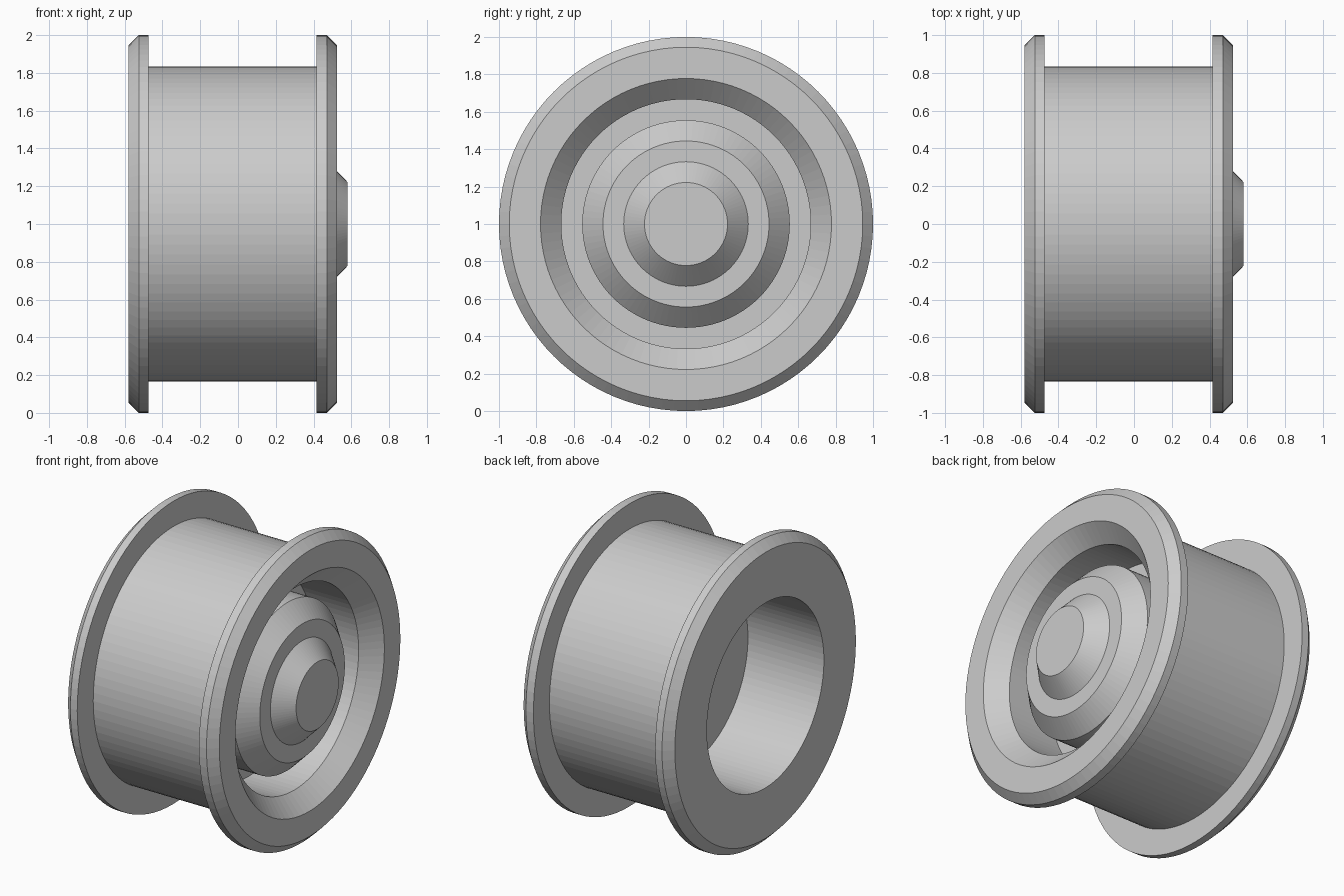
import bpy, bmesh, math
from mathutils import Vector

if "Cube" in bpy.data.objects:
    bpy.data.objects.remove(bpy.data.objects["Cube"])

SIDES = 96
CENTRE = Vector((0, 0, 1))


def lathe(name, profile):
    """Turn (x, radius) points around the horizontal wheel axis."""
    bm = bmesh.new()
    verts = [bm.verts.new((x, 0, 1 + r)) for x, r in profile]
    edges = [bm.edges.new(pair) for pair in zip(verts, verts[1:])]
    bmesh.ops.spin(bm, geom=verts + edges, cent=CENTRE, axis=(1, 0, 0),
                   angle=math.tau, steps=SIDES, use_duplicate=False)
    bmesh.ops.remove_doubles(bm, verts=bm.verts, dist=1e-4)
    bmesh.ops.dissolve_degenerate(bm, edges=bm.edges, dist=1e-4)
    bmesh.ops.recalc_face_normals(bm, faces=bm.faces)
    mesh = bpy.data.meshes.new(name)
    bm.to_mesh(mesh)
    bm.free()
    obj = bpy.data.objects.new(name, mesh)
    bpy.context.collection.objects.link(obj)
    return obj


# Rim: open bore at the back, two chamfered flanges, dished front, centre web
lathe("wheel_rim", [
    (-0.025, 0), (-0.025, 0.611), (-0.58, 0.611),
    (-0.58, 0.945), (-0.525, 1), (-0.475, 1), (-0.475, 0.833),
    (0.415, 0.833), (0.415, 1), (0.47, 1), (0.525, 0.945),
    (0.525, 0.778), (0.415, 0.667), (0.08, 0.667), (0.08, 0)])

# Hub: stepped boss standing on the web, with a protruding tapered cap
lathe("wheel_hub", [
    (0.07, 0), (0.07, 0.555), (0.36, 0.555), (0.47, 0.444),
    (0.47, 0.333), (0.58, 0.222), (0.58, 0)])
